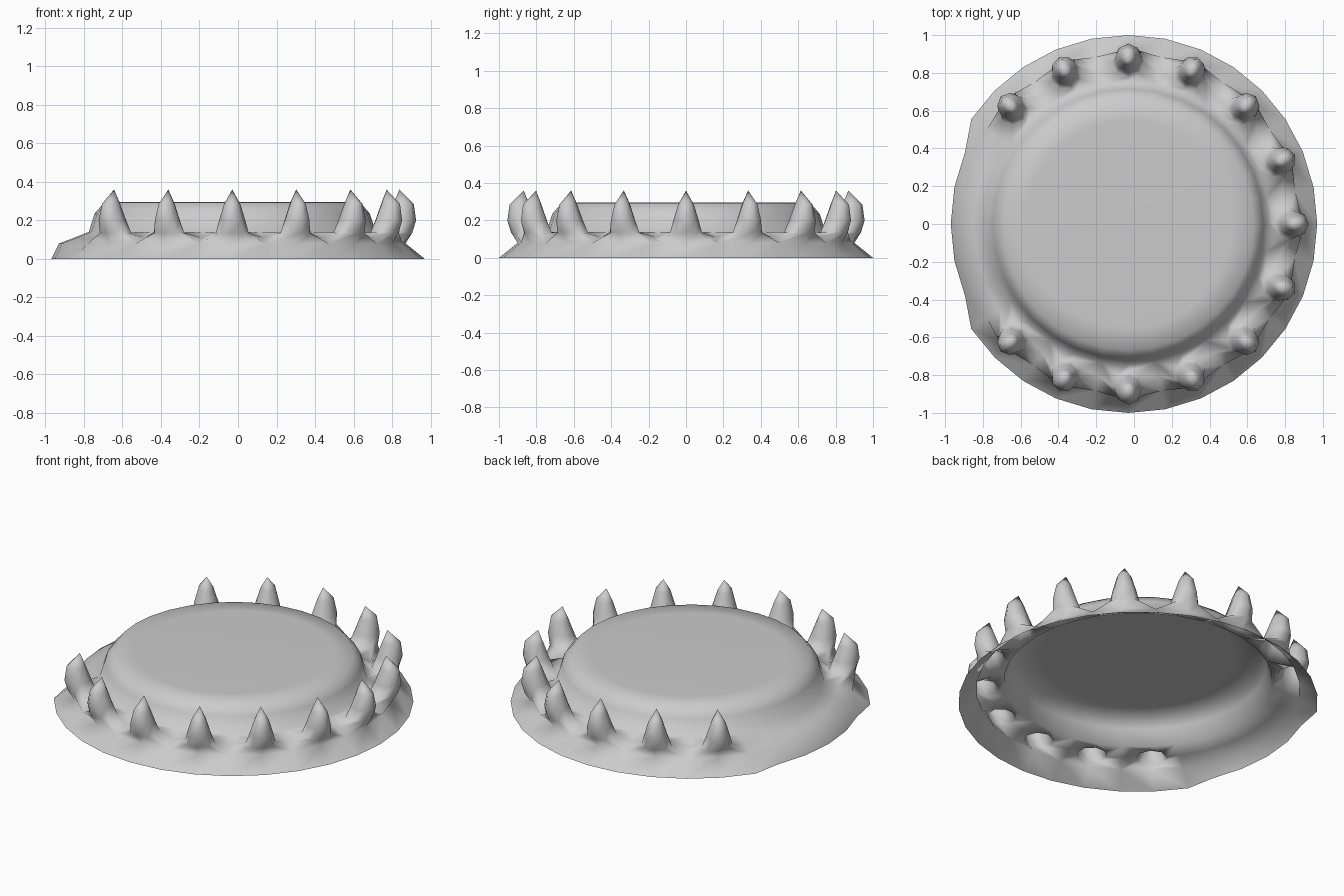
import bpy, bmesh, math

if "Cube" in bpy.data.objects:
    bpy.data.objects.remove(bpy.data.objects["Cube"])

N = 32                 # sides of the round shell
CX = -0.03             # shell axis
# Shell profile from rim to flat top: (radius, height)
RINGS = [(1.0, 0), (0.9, 0.08), (0.82, 0.11), (0.745, 0.14),
         (0.715, 0.235), (0.665, 0.293), (0.55, 0.296)]
# Spike sections: (radius from axis, height, radial half width, tangential half width)
SECTIONS = [(0.857, 0.135, 0.078, 0.085), (0.88, 0.2, 0.075, 0.068),
            (0.89, 0.285, 0.053, 0.042)]
TIP = (0.868, 0.36)

bm = bmesh.new()


def polar(r, a, z, t=0.0):
    """Vertex at radius r and angle a, shifted t along the tangent."""
    return bm.verts.new((CX + r * math.cos(a) - t * math.sin(a),
                         r * math.sin(a) + t * math.cos(a), z))


# Rings of the shell, with the spikeless side of the rim pulled in
grid = []
for j, (r, z) in enumerate(RINGS):
    ring = [polar(r, 2 * math.pi * i / N, z) for i in range(N)]
    if j == 0:
        for i in range(14, 19):
            ring[i].co.x += 0.06
    grid.append(ring)

# Columns that carry a spike: every second one, leaving one side open
spikes = [i % N for i in range(-12, 13, 2)]
skip = {(j, (i + d) % N) for i in spikes for d in (-1, 0) for j in (1, 2)}

# Shell wall and flat top
for j in range(len(RINGS) - 1):
    for i in range(N):
        if (j, i) not in skip:
            k = (i + 1) % N
            bm.faces.new((grid[j][i], grid[j][k], grid[j + 1][k], grid[j + 1][i]))
top = bm.faces.new(grid[-1])

# Hooked spikes lofted out of the wall
AROUND = [(-1, 1), (0, 1), (1, 1), (1, 0), (1, -1), (0, -1), (-1, -1), (-1, 0)]
for i in spikes:
    a = 2 * math.pi * i / N
    bm.verts.remove(grid[2][i])
    loop = [grid[2 - v][(i + u) % N] for u, v in AROUND]
    for r, z, hr, ht in SECTIONS:
        nxt = []
        for u, v in AROUND:
            n = math.hypot(u, v)
            nxt.append(polar(r + hr * v / n, a, z, ht * u / n))
        for m in range(8):
            k = (m + 1) % 8
            bm.faces.new((loop[m], loop[k], nxt[k], nxt[m]))
        loop = nxt
    tip = polar(TIP[0], a, TIP[1])
    for m in range(8):
        bm.faces.new((loop[m], loop[(m + 1) % 8], tip))

bmesh.ops.recalc_face_normals(bm, faces=bm.faces[:])
top.normal_update()
if top.normal.z < 0:
    bmesh.ops.reverse_faces(bm, faces=bm.faces[:])
for f in bm.faces:
    f.smooth = True

mesh = bpy.data.meshes.new("spiked_shell")
bm.to_mesh(mesh)
bm.free()
grey = bpy.data.materials.new("light_grey")
grey.diffuse_color = (0.6, 0.6, 0.6, 1)
grey.use_nodes = True
grey.node_tree.nodes["Principled BSDF"].inputs["Base Color"].default_value = grey.diffuse_color
mesh.materials.append(grey)
shell = bpy.data.objects.new("spiked_shell", mesh)
bpy.context.collection.objects.link(shell)
